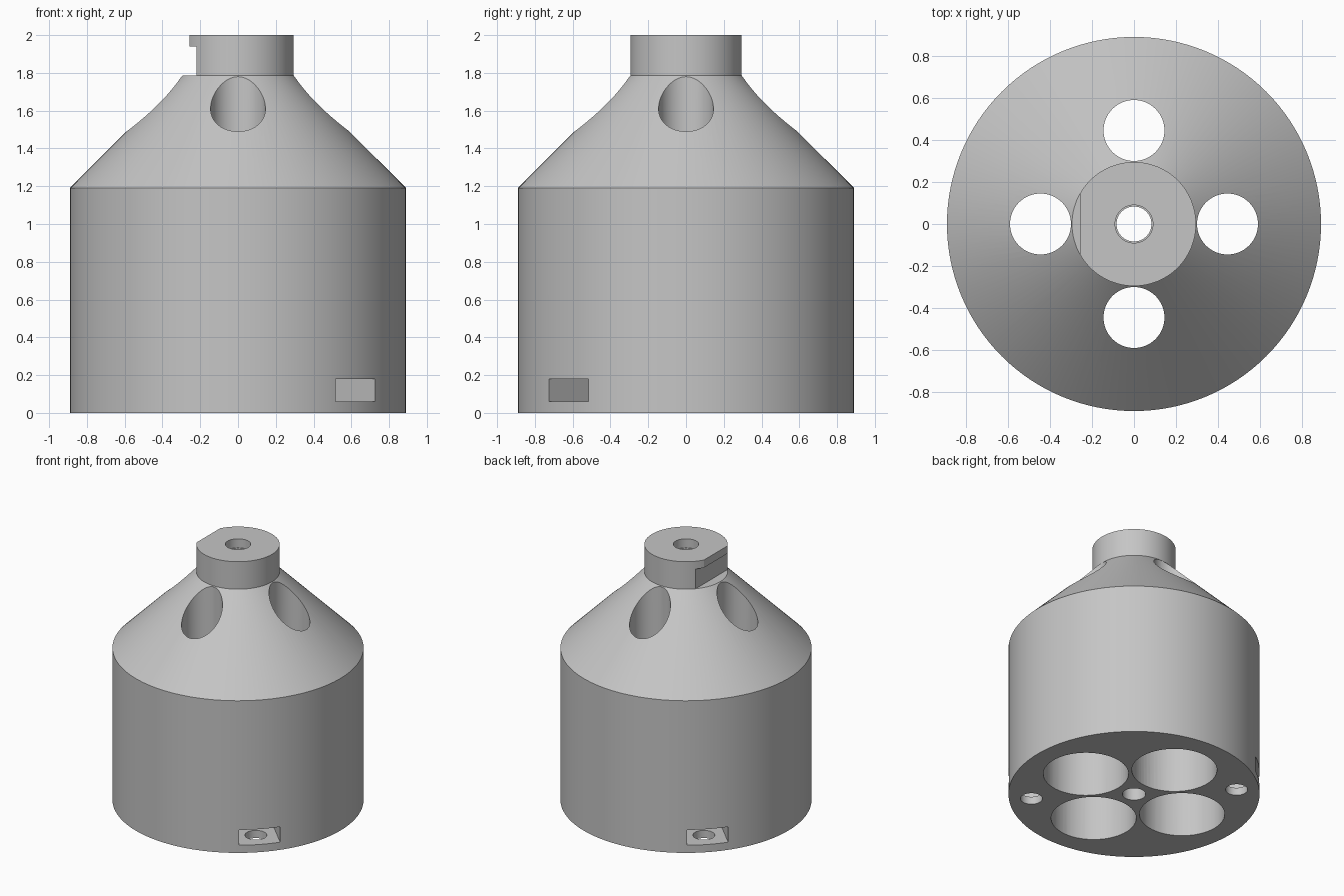
import bpy, bmesh, math
from mathutils import Matrix, Vector

if "Cube" in bpy.data.objects:
    bpy.data.objects.remove(bpy.data.objects["Cube"], do_unlink=True)

grey = bpy.data.materials.new("light_grey")
grey.use_nodes = True
colour = (0.56, 0.56, 0.56, 1)
grey.diffuse_color = colour
grey.node_tree.nodes["Principled BSDF"].inputs["Base Color"].default_value = colour


def make_object(name, bm):
    bmesh.ops.recalc_face_normals(bm, faces=bm.faces)
    mesh = bpy.data.meshes.new(name)
    bm.to_mesh(mesh)
    bm.free()
    mesh.materials.append(grey)
    obj = bpy.data.objects.new(name, mesh)
    bpy.context.collection.objects.link(obj)
    return obj


def lathe(name, profile, steps):
    """Revolve a closed profile of (radius, height) points around z."""
    bm = bmesh.new()
    verts = [bm.verts.new((r, 0, z)) for r, z in profile]
    edges = [bm.edges.new((v, verts[i - 1])) for i, v in enumerate(verts)]
    bmesh.ops.spin(bm, geom=verts + edges, cent=(0, 0, 0), axis=(0, 0, 1),
                   angle=math.tau, steps=steps, use_merge=True)
    bmesh.ops.remove_doubles(bm, verts=bm.verts, dist=1e-5)
    return make_object(name, bm)


def cut(target, bm):
    """Subtract a closed shape from the target and discard the cutter."""
    cutter = make_object("cutter", bm)
    cutter.hide_render = True
    mod = target.modifiers.new("cut", 'BOOLEAN')
    mod.operation = 'DIFFERENCE'
    mod.solver = 'EXACT'
    mod.object = cutter
    bpy.context.view_layer.objects.active = target
    bpy.ops.object.modifier_apply(modifier=mod.name)
    bpy.data.objects.remove(cutter, do_unlink=True)


def drill(target, x, y, radius, bottom, top):
    bm = bmesh.new()
    bmesh.ops.create_cone(bm, cap_ends=True, segments=64, radius1=radius, radius2=radius,
                          depth=top - bottom,
                          matrix=Matrix.Translation((x, y, (top + bottom) / 2)))
    cut(target, bm)


def cut_box(target, low, high, turn=0):
    low, high = Vector(low), Vector(high)
    bm = bmesh.new()
    bmesh.ops.create_cube(bm, size=1, matrix=Matrix.Rotation(turn, 4, 'Z')
                          @ Matrix.Translation((low + high) / 2)
                          @ Matrix.Diagonal((*(high - low), 1)))
    cut(target, bm)


# Drum, cone and neck in one turned solid with a stepped centre bore
body = lathe("holder_body", [(0.083, 0), (0.89, 0), (0.89, 1.19), (0.295, 1.785),
                             (0.295, 2), (0.09, 2), (0.09, 1.93), (0.083, 1.93)], 128)

# Four wide wells from below, each opening through a narrow hole in the cone
for i in range(4):
    angle = i * math.pi / 2
    x, y = 0.445 * math.cos(angle), 0.445 * math.sin(angle)
    drill(body, x, y, 0.302, -0.1, 1.19)
    drill(body, x, y, 0.145, 1.1, 2.1)

# Two opposite nut pockets with screw holes through the base
for angle in (-math.pi / 4, math.pi * 3 / 4):
    cut_box(body, (0.58, -0.148, 0.06), (1, 0.148, 0.18), angle)
    drill(body, 0.73 * math.cos(angle), 0.73 * math.sin(angle), 0.078, -0.1, 0.12)

# Flat on the neck, with a deeper undercut below a thin lip
cut_box(body, (-0.5, -0.5, 1.9), (-0.257, 0.5, 2.1))
cut_box(body, (-0.5, -0.5, 1.785), (-0.221, 0.5, 1.94))

# Smooth round walls, crisp rims
bpy.ops.object.select_all(action='DESELECT')
body.select_set(True)
bpy.context.view_layer.objects.active = body
bpy.ops.object.shade_smooth_by_angle(angle=math.radians(25))
